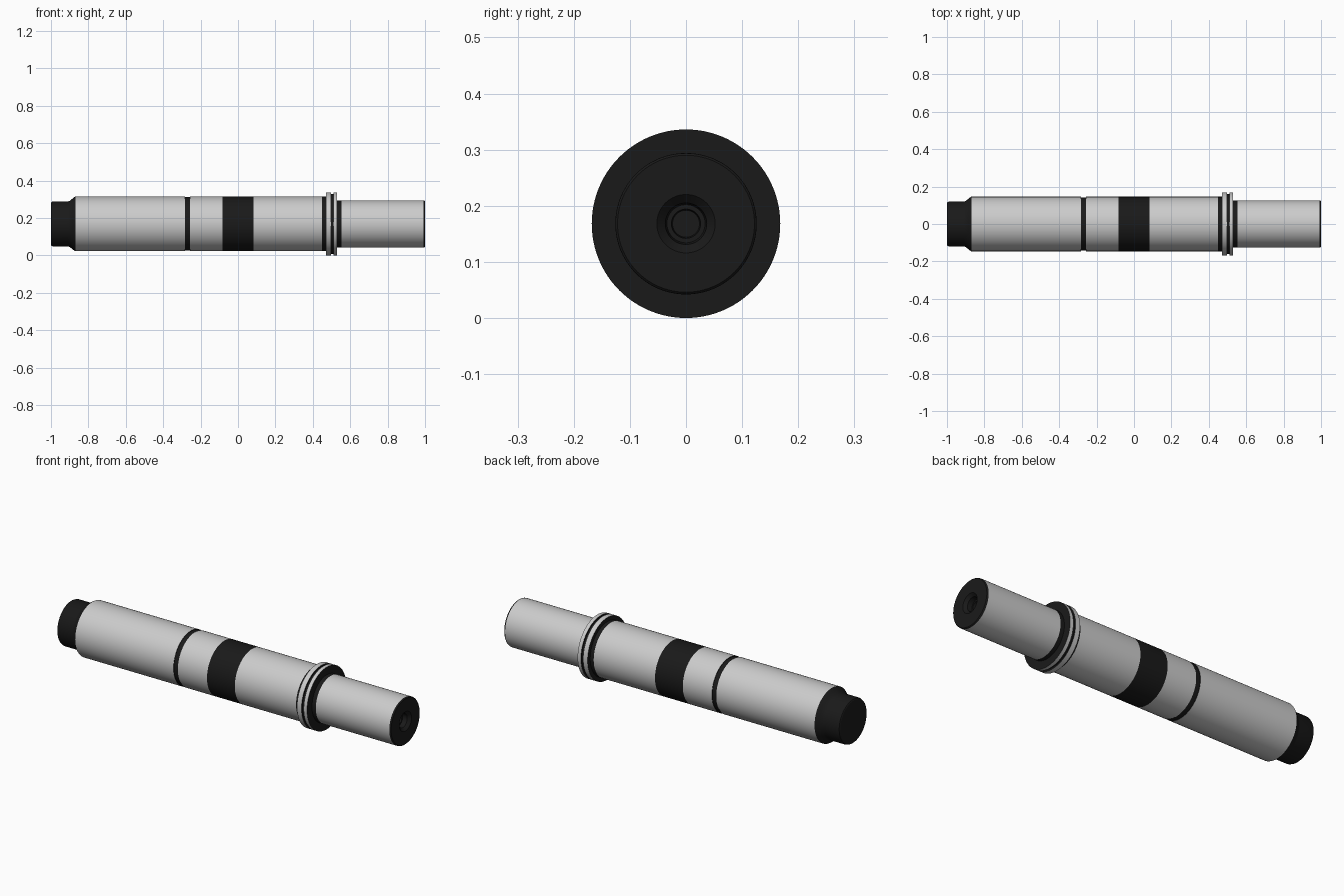
import bpy, bmesh, math

if "Cube" in bpy.data.objects:
    bpy.data.objects.remove(bpy.data.objects["Cube"])

AXIS_Z = 0.168   # height of the shaft axis
SIDES = 96

black = bpy.data.materials.new("black")
black.diffuse_color = (0.01, 0.01, 0.01, 1)
black.use_nodes = True
black.node_tree.nodes["Principled BSDF"].inputs["Base Color"].default_value = black.diffuse_color


def lathe(name, profile, mat=None):
    """Revolve an (x, radius) profile, listed left to right, about the long axis."""
    bm = bmesh.new()
    rings = []
    for x, r in profile:
        if r == 0:
            rings.append([bm.verts.new((x, 0, 0))] * SIDES)
        else:
            rings.append([bm.verts.new((x, r * math.cos(2 * math.pi * i / SIDES),
                                        r * math.sin(2 * math.pi * i / SIDES)))
                          for i in range(SIDES)])
    for a, b in zip(rings, rings[1:]):
        for i in range(SIDES):
            j = (i + 1) % SIDES
            loop = list(dict.fromkeys((a[i], a[j], b[j], b[i])))
            bm.faces.new(loop[::-1])
    bm.normal_update()
    # make the faces point outward
    if sum(f.calc_center_median().yz.dot(f.normal.yz) * f.calc_area() for f in bm.faces) < 0:
        bmesh.ops.reverse_faces(bm, faces=bm.faces)
    me = bpy.data.meshes.new(name)
    bm.to_mesh(me)
    bm.free()
    ob = bpy.data.objects.new(name, me)
    bpy.context.collection.objects.link(ob)
    ob.location.z = AXIS_Z
    if mat:
        me.materials.append(mat)
    bpy.ops.object.select_all(action='DESELECT')
    ob.select_set(True)
    bpy.context.view_layer.objects.active = ob
    bpy.ops.object.shade_smooth_by_angle(angle=math.radians(30))
    return ob


R_BODY, R_RIM, R_TIP = 0.146, 0.168, 0.126

# Black end cap, flaring up to the body
lathe("end_cap", [(-1, 0), (-1, 0.112), (-0.997, 0.117), (-0.99, 0.12), (-0.91, 0.12),
                  (-0.9, 0.123), (-0.885, 0.135), (-0.875, 0.143), (-0.87, R_BODY)], black)

# Grey barrel sections
lathe("rear_barrel", [(-0.87, R_BODY), (-0.283, R_BODY)])
lathe("middle_barrel", [(-0.257, R_BODY), (-0.083, R_BODY)])
lathe("front_barrel", [(0.083, R_BODY), (0.449, R_BODY)])

# Black groove, centre band and collar
lathe("seam_groove", [(-0.283, R_BODY), (-0.283, 0.143), (-0.257, 0.143), (-0.257, R_BODY)], black)
lathe("centre_band", [(-0.083, R_BODY), (0.083, R_BODY)], black)
lathe("front_collar", [(0.449, R_BODY), (0.47, R_BODY)], black)

# Flange: two grey rims around a black groove, with black side faces
lathe("flange_back_face", [(0.47, R_BODY), (0.47, R_RIM)], black)
lathe("flange_rim_back", [(0.47, R_RIM), (0.497, R_RIM)])
lathe("flange_groove", [(0.497, R_RIM), (0.497, 0.16), (0.51, 0.16), (0.51, R_RIM)], black)
lathe("flange_rim_front", [(0.51, R_RIM), (0.53, R_RIM)])
lathe("flange_front_face", [(0.53, R_RIM), (0.53, R_TIP), (0.553, R_TIP)], black)

# Narrow tip tube
lathe("tip_tube", [(0.553, R_TIP), (0.992, R_TIP)])

# Black tip face with a stepped centre recess
lathe("tip_face", [(0.992, R_TIP), (0.997, 0.125), (1, 0.122), (1, 0.052), (0.985, 0.037),
                   (0.96, 0.034), (0.96, 0.026), (0.94, 0.024), (0.94, 0)], black)
